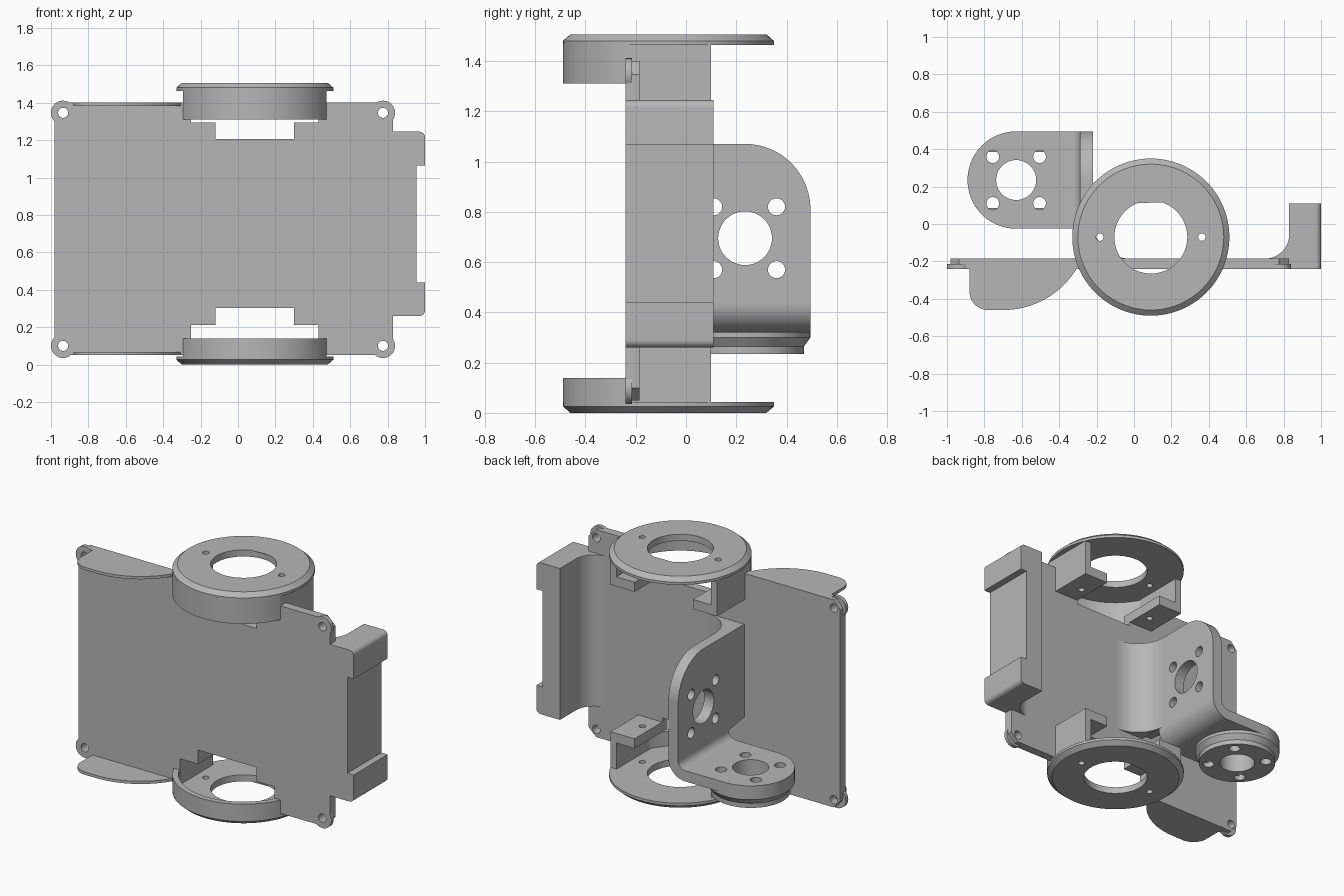
import bpy, bmesh
from math import cos, sin, radians, asin, degrees, hypot

cube = bpy.data.objects.get("Cube")
if cube:
    bpy.data.objects.remove(cube, do_unlink=True)

grey = bpy.data.materials.new("plain_grey")
grey.use_nodes = True
GREY = (0.47, 0.47, 0.47, 1)
grey.diffuse_color = GREY
grey.node_tree.nodes["Principled BSDF"].inputs["Base Color"].default_value = GREY


def arc(cx, cy, r, start, end, n=24):
    """Points along an arc, angles in degrees."""
    angles = [radians(start + (end - start) * i / n) for i in range(n + 1)]
    return [(cx + r * cos(a), cy + r * sin(a)) for a in angles]


def circle(cx, cy, r, n=32):
    return arc(cx, cy, r, 0, 360, n)[:-1]


def rect(u0, u1, v0, v1):
    return [(u0, v0), (u1, v0), (u1, v1), (u0, v1)]


def slab(name, axis, low, high, loops, taper=None):
    """Extrude an outline with holes along an axis, between low and high.
    taper = (cu, cv, radius, new_radius, from_w, to_w) narrows one rim to a chamfer."""
    curve = bpy.data.curves.new(name, "CURVE")
    curve.dimensions = "2D"
    curve.fill_mode = "BOTH"
    curve.extrude = (high - low) / 2
    for loop in loops:
        spline = curve.splines.new("POLY")
        spline.points.add(len(loop) - 1)
        for point, (u, v) in zip(spline.points, loop):
            point.co = (u, v, 0, 1)
        spline.use_cyclic_u = True
    temp = bpy.data.objects.new("temp", curve)
    bpy.context.collection.objects.link(temp)
    graph = bpy.context.evaluated_depsgraph_get()
    mesh = bpy.data.meshes.new_from_object(temp.evaluated_get(graph))
    bpy.data.objects.remove(temp, do_unlink=True)
    bpy.data.curves.remove(curve)

    bm = bmesh.new()
    bm.from_mesh(mesh)
    bmesh.ops.remove_doubles(bm, verts=bm.verts, dist=0.0001)
    for vert in bm.verts:
        vert.co.z += (low + high) / 2
    if taper:
        cu, cv, radius, small, start, end = taper
        bmesh.ops.bisect_plane(bm, geom=bm.verts[:] + bm.edges[:] + bm.faces[:],
                               plane_co=(0, 0, start), plane_no=(0, 0, 1))
        for vert in bm.verts:
            u, v = vert.co.x - cu, vert.co.y - cv
            if abs(vert.co.z - end) < 0.001 and abs(hypot(u, v) - radius) < 0.003:
                vert.co.x, vert.co.y = cu + u * small / radius, cv + v * small / radius
    for vert in bm.verts:
        u, v, w = vert.co
        vert.co = {"z": (u, v, w), "y": (u, w, v), "x": (w, u, v)}[axis]
    bmesh.ops.recalc_face_normals(bm, faces=bm.faces)
    bm.to_mesh(mesh)
    bm.free()
    mesh.shade_smooth()
    mesh.set_sharp_from_angle(angle=radians(25))
    mesh.materials.clear()
    mesh.materials.append(grey)
    obj = bpy.data.objects.new(name, mesh)
    bpy.context.collection.objects.link(obj)
    return obj


# Main plate with stepped openings above and below, and a lug at each corner
FRONT, BACK = -0.24, -0.185
LEFT, RIGHT, LOW, HIGH = -0.98, 0.83, 0.05, 1.4
lug_x, lug_z = (-0.935, 0.775), (0.1, 1.346)
outline = [(LEFT, lug_z[0]), (lug_x[0], LOW),
           (-0.25, LOW), (-0.25, 0.215), (-0.12, 0.215), (-0.12, 0.303),
           (0.3, 0.303), (0.3, 0.215), (0.43, 0.215), (0.43, LOW),
           (lug_x[1], LOW), (RIGHT, lug_z[0]), (RIGHT, lug_z[1]), (lug_x[1], HIGH),
           (0.43, HIGH), (0.43, 1.295), (0.3, 1.295), (0.3, 1.207),
           (-0.12, 1.207), (-0.12, 1.295), (-0.25, 1.295), (-0.25, HIGH),
           (lug_x[0], HIGH), (LEFT, lug_z[1])]
screw_holes = [circle(x, z, 0.027) for x in lug_x for z in lug_z]
slab("main_plate", "y", FRONT, BACK, [outline] + screw_holes)
for x in lug_x:
    for z in lug_z:
        slab("corner_lug", "y", FRONT, -0.215, [circle(x, z, 0.065), circle(x, z, 0.027)])

# Thin fins reaching forward from the plate's top and bottom edges
fin = arc(-0.7, 0, 0.46, -25.8, -90) + arc(-0.78, -0.36, 0.1, -90, -180, 12) + [(-0.88, -0.2)]
slab("lower_fin", "z", LOW, LOW + 0.018, [fin])
slab("upper_fin", "z", HIGH - 0.018, HIGH, [fin])

# Side flange with a concave root and two end pads
flange = arc(0.7, -0.055, 0.13, -90, 0) + [(0.83, 0.11), (0.955, 0.11), (0.955, FRONT), (0.7, FRONT)]
slab("side_flange", "z", 0.26, 1.245, [flange])
upper_pad = [(0.9, 1.065), (1, 1.065)] + arc(0.97, 1.215, 0.03, 0, 90, 8) + [(0.9, 1.245)]
lower_pad = [(u, 0.26 + 1.245 - v) for u, v in upper_pad]
slab("upper_flange_pad", "y", FRONT, 0.11, [upper_pad])
slab("lower_flange_pad", "y", FRONT, 0.11, [lower_pad])

# Bearing discs, each with a front skirt and two inward-footed hangers
CX, CY, R, TOTAL = 0.09, -0.07, 0.42, 1.506
INNER = 0.385
outer_end, inner_end = degrees(asin(0.17 / R)), degrees(asin(0.17 / INNER))
skirt = (arc(CX, CY, R, -180 + outer_end, -outer_end, 48)
         + arc(CX, CY, INNER, -inner_end, -180 + inner_end, 48))
pins = [circle(CX + side * 0.273, CY, 0.02, 20) for side in (-1, 1)]
disc = [circle(CX, CY, R, 96), circle(CX, CY, 0.195, 64)] + pins


def mounted(name, low, high, loops, upper, taper=None):
    """Place a part by its distance from the bottom, or from the top."""
    span = (TOTAL - high, TOTAL - low) if upper else (low, high)
    if taper and upper:
        taper = taper[:4] + (TOTAL - taper[4], TOTAL - taper[5])
    return slab(name, "z", *span, loops, taper)


for upper in (False, True):
    side_name = "upper" if upper else "lower"
    mounted(side_name + "_disc", 0, 0.043, disc, upper, (CX, CY, R, 0.39, 0.026, 0))
    mounted(side_name + "_skirt", 0.04, 0.195 if upper else 0.138, [skirt], upper)
    for side, pin in zip((-1, 1), pins):
        wall = sorted((CX + side * 0.34, CX + side * 0.384))
        foot = sorted((CX + side * 0.21, CX + side * 0.342))
        mounted(side_name + "_hanger_wall", 0.04, 0.275, [rect(*wall, FRONT, 0.1)], upper)
        mounted(side_name + "_hanger_foot", 0.212, 0.275, [rect(*foot, FRONT, 0.1), pin], upper)

# Angled motor mount: upright plate, bend, round foot and boss
MY = 0.235


def hole_pattern(u, v):
    small = [circle(u + a, v + b, 0.034, 24) for a in (-0.125, 0.125) for b in (-0.125, 0.125)]
    return [circle(u, v, 0.107, 48)] + small


upright = ([(-0.2, 0.47), (-0.03, 0.44), (0.495, 0.44)]
           + arc(MY, 0.81, 0.26, 0, 90, 32) + [(-0.2, 1.07)])
slab("mount_upright", "x", -0.29, -0.22, [upright] + hole_pattern(MY, 0.695))
bend = arc(-0.34, 0.44, 0.12, -90, 0) + arc(-0.34, 0.44, 0.05, 0, -90)
slab("mount_bend", "y", -0.025, 0.495, [bend])
foot = arc(-0.63, MY, 0.26, 90, 270, 48) + [(-0.34, -0.025), (-0.34, 0.495)]
slab("mount_foot", "z", 0.32, 0.39, [foot] + hole_pattern(-0.63, MY))
boss = [circle(-0.63, MY, 0.26, 64)] + hole_pattern(-0.63, MY)
slab("mount_boss", "z", 0.265, 0.32, boss, (-0.63, MY, 0.26, 0.235, 0.3, 0.265))
boss[0] = circle(-0.63, MY, 0.235, 64)
slab("mount_boss_face", "z", 0.235, 0.265, boss)

# Curved web joining the mount to the main plate
web = arc(-0.02, 0.015, 0.2, 180, 270) + [(-0.02, -0.2), (-0.22, -0.2)]
slab("mount_web", "z", 0.44, 1.07, [web])
